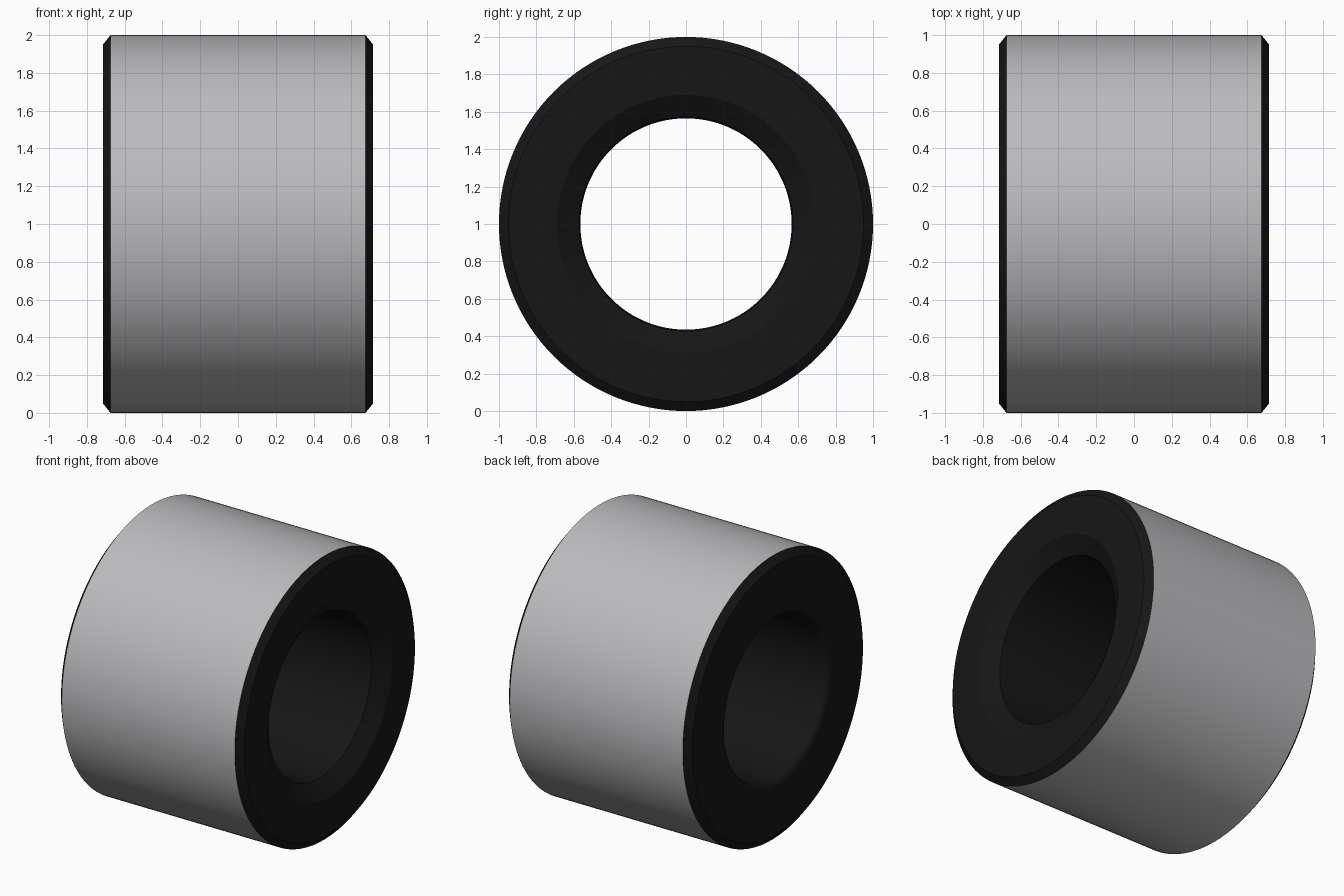
import bpy, bmesh, math
from mathutils import Matrix

if "Cube" in bpy.data.objects:
    bpy.data.objects.remove(bpy.data.objects["Cube"])

SIDES = 128
HALF = 0.715      # half length along x
BORE = 0.565      # bore radius
FILLET = 0.05     # rounded bore edge on the left end


def ring_profile():
    """Closed (x, radius) cross-section; the first edge is the grey outer wall."""
    pts = [(-HALF + 0.04, 1.0), (HALF - 0.04, 1.0),      # outer wall
           (HALF, 0.95), (HALF, 0.69),                   # chamfer, right face
           (0.64, 0.572), (0.43, BORE)]                  # dished mouth, bore lead-in
    for i in range(7):                                   # rounded left bore edge
        a = math.radians(90 * i / 6)
        pts.append((-HALF + FILLET - FILLET * math.sin(a),
                    BORE + FILLET - FILLET * math.cos(a)))
    pts.append((-HALF, 0.95))                            # left face, chamfer
    return pts


def lathe_x(name, profile, materials):
    bm = bmesh.new()
    rings = []
    for s in range(SIDES):
        rot = Matrix.Rotation(2 * math.pi * s / SIDES, 3, 'X')
        ring = []
        for x, r in profile:
            v = bm.verts.new(rot @ Matrix.Identity(3).col[2] * r)
            v.co.x = x
            v.co.z += 1.0
            ring.append(v)
        rings.append(ring)
    n = len(profile)
    for s in range(SIDES):
        a, b = rings[s], rings[(s + 1) % SIDES]
        for i in range(n):
            j = (i + 1) % n
            f = bm.faces.new((a[i], a[j], b[j], b[i]))
            f.material_index = 0 if i == 0 else 1
    bmesh.ops.recalc_face_normals(bm, faces=bm.faces)
    mesh = bpy.data.meshes.new(name)
    bm.to_mesh(mesh)
    bm.free()
    for m in materials:
        mesh.materials.append(m)
    obj = bpy.data.objects.new(name, mesh)
    bpy.context.collection.objects.link(obj)
    bpy.context.view_layer.objects.active = obj
    obj.select_set(True)
    bpy.ops.object.shade_smooth_by_angle(angle=math.radians(32))
    return obj


# Grey outer wall, black ends and bore
grey = bpy.data.materials.new("grey_wall")
grey.diffuse_color = (0.5, 0.5, 0.52, 1)
grey.use_nodes = True
grey.node_tree.nodes["Principled BSDF"].inputs["Base Color"].default_value = grey.diffuse_color
black = bpy.data.materials.new("black_ends")
black.diffuse_color = (0.008, 0.008, 0.008, 1)
black.use_nodes = True
black.node_tree.nodes["Principled BSDF"].inputs["Base Color"].default_value = black.diffuse_color

lathe_x("spacer_ring", ring_profile(), [grey, black])
